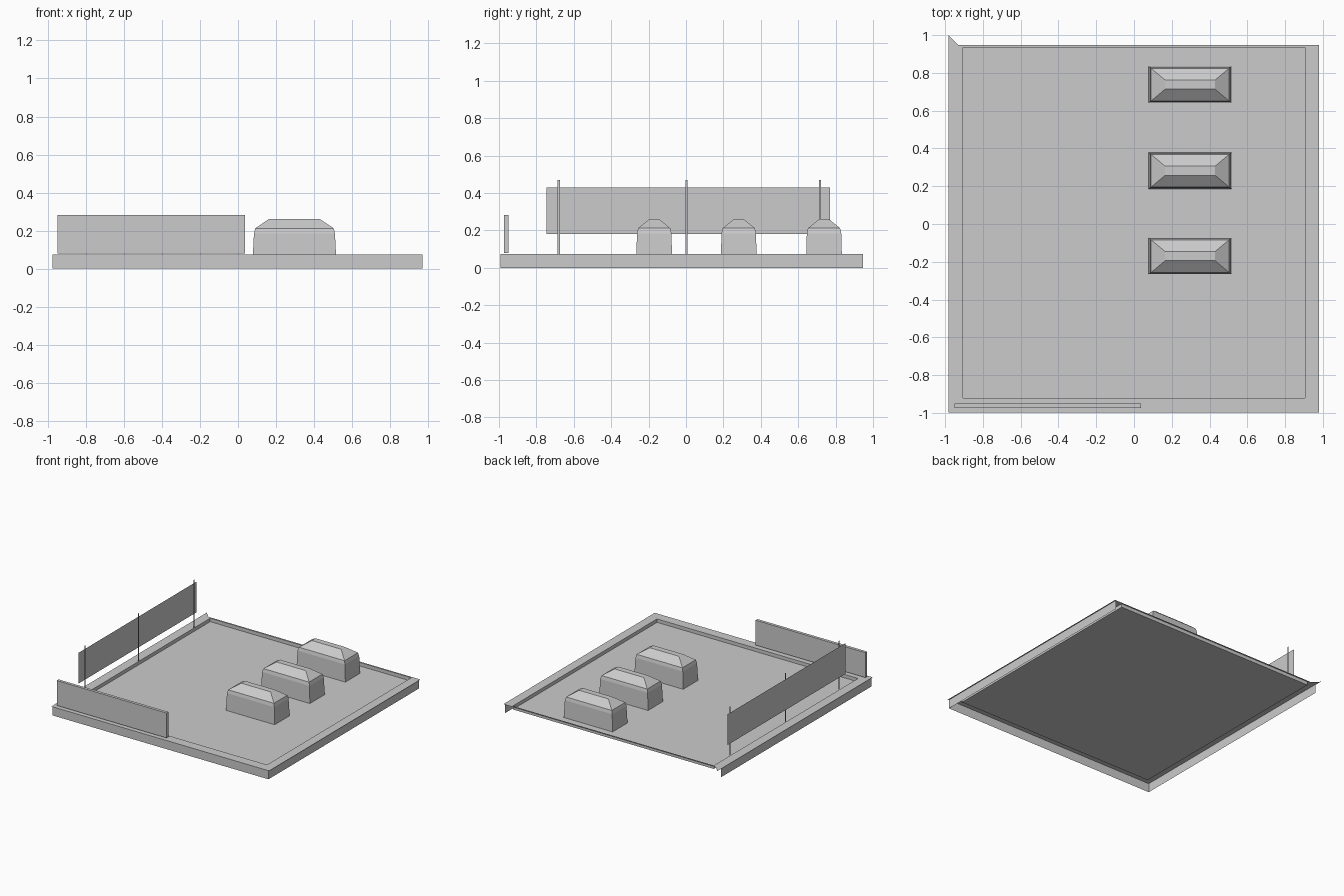
import bpy

if "Cube" in bpy.data.objects:
    bpy.data.objects.remove(bpy.data.objects["Cube"])

RIM_Z, FLOOR_Z = 0.073, 0.045


def make(name, verts, faces):
    mesh = bpy.data.meshes.new(name)
    mesh.from_pydata(verts, [], faces)
    mesh.update()
    obj = bpy.data.objects.new(name, mesh)
    bpy.context.collection.objects.link(obj)
    return obj


def rect(x0, x1, y0, y1, z):
    return [(x0, y0, z), (x1, y0, z), (x1, y1, z), (x0, y1, z)]


def loft(name, rings, cap_start=False, cap_end=True):
    """Bridge a stack of four-point rings with quads."""
    verts = [v for r in rings for v in r]
    faces = []
    for k in range(len(rings) - 1):
        a, b = 4 * k, 4 * k + 4
        for i in range(4):
            j = (i + 1) % 4
            faces.append((a + i, a + j, b + j, b + i))
    if cap_start:
        faces.append((3, 2, 1, 0))
    if cap_end:
        n = len(verts)
        faces.append((n - 4, n - 3, n - 2, n - 1))
    return make(name, verts, faces)


def side_panel(name, x, y0, y1, z0, z1):
    """Single sheet facing sideways."""
    return make(name, [(x, y0, z0), (x, y1, z0), (x, y1, z1), (x, y0, z1)],
                [(3, 2, 1, 0)])


# Rim ledge, inner step and sunken roof floor
loft("roof_tray", [
    rect(-0.982, 0.98, -0.998, 0.948, RIM_Z),
    rect(-0.905, 0.905, -0.92, 0.935, RIM_Z),
    rect(-0.905, 0.905, -0.92, 0.935, FLOOR_Z),
])

# Pointed ledge end at the back left corner
make("ledge_tip", [(-0.982, 0.948, RIM_Z), (-0.93, 0.948, RIM_Z), (-0.982, 1.0, RIM_Z)],
     [(0, 1, 2)])

# Outer skirt wall on three sides, open at the back
path = [(-0.977, 0.945), (-0.977, -0.993), (0.97, -0.993), (0.97, 0.945)]
make("skirt_wall",
     [(x, y, 0) for x, y in path] + [(x, y, RIM_Z) for x, y in path],
     [(i, i + 1, i + 5, i + 4) for i in range(3)])

# Three roof vents with tapered sides and hipped tops
cx = 0.297
vent_profile = [(0.22, 0.096, FLOOR_Z), (0.213, 0.092, 0.185),
                (0.206, 0.086, 0.212), (0.132, 0.024, 0.262)]
for n, cy in enumerate((-0.17, 0.282, 0.738)):
    loft(f"roof_vent_{n + 1}",
         [rect(cx - hx, cx + hx, cy - hy, cy + hy, z) for hx, hy, z in vent_profile])

# Sign box standing on the front ledge
loft("front_sign", [rect(-0.95, 0.038, -0.974, -0.95, 0.08),
                    rect(-0.95, 0.038, -0.974, -0.95, 0.283)], cap_start=True)

# Thin side board with three flat posts
side_panel("side_board", -0.915, -0.745, 0.77, 0.18, 0.43)
for n, y in enumerate((-0.68, 0.003, 0.717)):
    side_panel(f"board_post_{n + 1}", -0.9, y - 0.006, y + 0.006, RIM_Z, 0.47)
